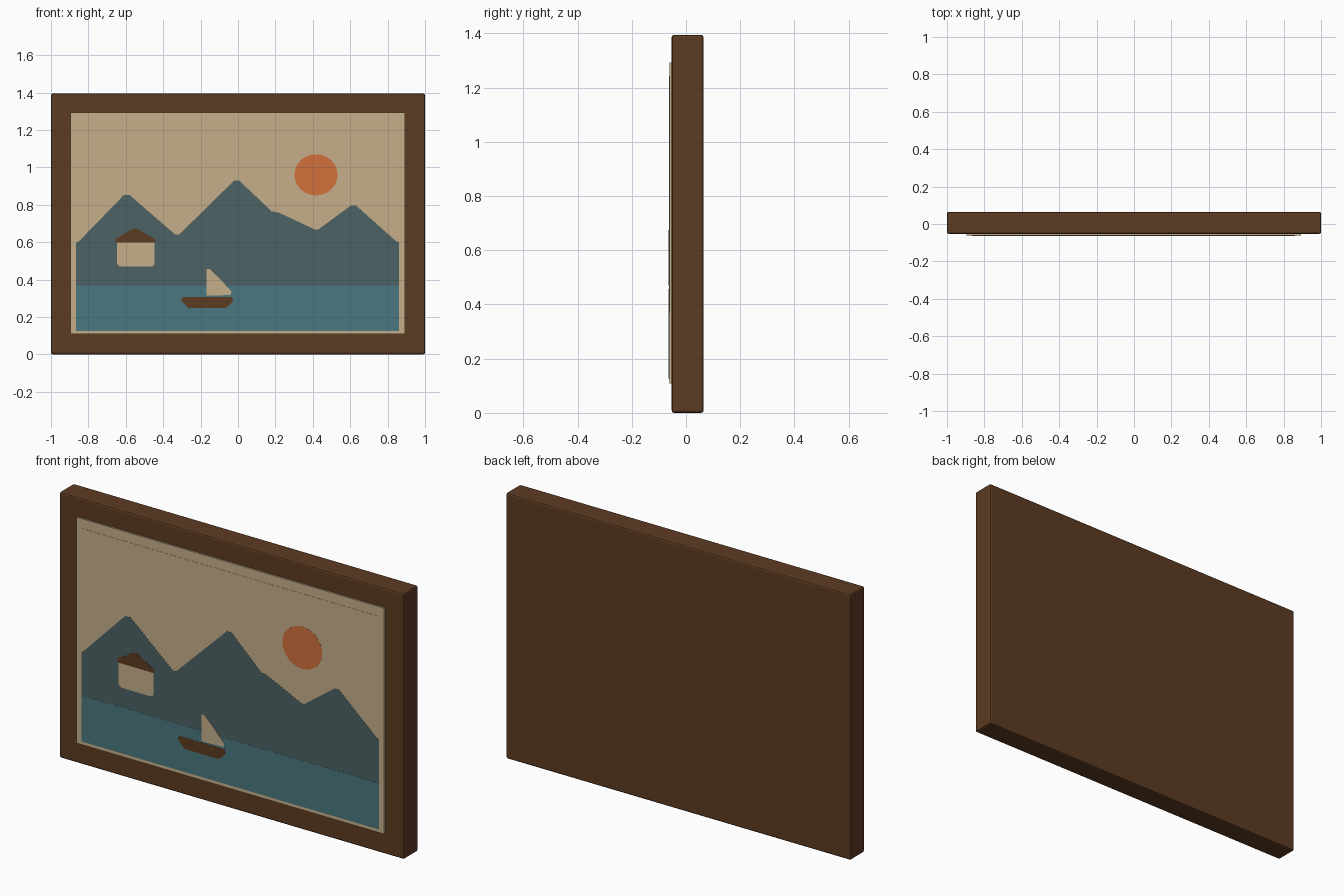
import bpy, bmesh, math

if "Cube" in bpy.data.objects:
    bpy.data.objects.remove(bpy.data.objects["Cube"])


def lin(c):
    c /= 255
    return c / 12.92 if c <= 0.04045 else ((c + 0.055) / 1.055) ** 2.4


def material(name, r, g, b):
    m = bpy.data.materials.new(name)
    m.diffuse_color = (lin(r), lin(g), lin(b), 1)
    m.use_nodes = True
    m.node_tree.nodes["Principled BSDF"].inputs["Base Color"].default_value = m.diffuse_color
    return m


WOOD = material("dark wood", 92, 59, 34)
CREAM = material("cream", 198, 175, 138)
ORANGE = material("sun orange", 210, 113, 60)
SLATE = material("mountain slate", 76, 98, 100)
WATER = material("lake blue", 74, 119, 128)


def plate(name, pts, front, back, mat):
    """Extrude an x-z outline between two y depths."""
    bm = bmesh.new()
    face = bm.faces.new([bm.verts.new((x, back, z)) for x, z in pts])
    ext = bmesh.ops.extrude_face_region(bm, geom=[face])
    for v in ext["geom"]:
        if isinstance(v, bmesh.types.BMVert):
            v.co.y = front
    bmesh.ops.recalc_face_normals(bm, faces=bm.faces)
    me = bpy.data.meshes.new(name)
    bm.to_mesh(me)
    bm.free()
    me.materials.append(mat)
    ob = bpy.data.objects.new(name, me)
    bpy.context.collection.objects.link(ob)
    return ob


def rect(x0, x1, z0, z1):
    return [(x0, z0), (x1, z0), (x1, z1), (x0, z1)]


# Solid frame block with softened edges
frame = plate("frame", rect(-1, 1, 0, 1.395), -0.053, 0.065, WOOD)
bev = frame.modifiers.new("edge_round", "BEVEL")
bev.width = 0.009
bev.segments = 2

# Raised mat and the picture sheet on it
plate("mat", rect(-0.895, 0.892, 0.108, 1.293), -0.0615, -0.05, CREAM)
plate("picture_sky", rect(-0.865, 0.862, 0.125, 1.243), -0.0625, -0.061, CREAM)


# Painted layers, each a hair in front of the last
def layer(name, pts, level, mat):
    plate(name, pts, -0.0625 - 0.0007 * level, -0.0622, mat)


layer("mountains", [
    (-0.865, 0.365), (0.862, 0.365), (0.862, 0.6), (0.845, 0.605),
    (0.63, 0.797), (0.605, 0.797), (0.43, 0.668), (0.41, 0.668),
    (0.22, 0.757), (0.18, 0.765), (0.005, 0.93), (-0.02, 0.93),
    (-0.315, 0.64), (-0.335, 0.64), (-0.58, 0.852), (-0.61, 0.852),
    (-0.85, 0.605), (-0.865, 0.595)], 1, SLATE)
layer("lake", rect(-0.865, 0.862, 0.126, 0.368), 2, WATER)

sun = [(0.417 + 0.115 * math.cos(a * math.tau / 40),
        0.96 + 0.11 * math.sin(a * math.tau / 40)) for a in range(40)]
layer("sun", sun, 1, ORANGE)

# Cottage
layer("cottage_wall", [
    (-0.648, 0.485), (-0.632, 0.47), (-0.458, 0.47), (-0.447, 0.482),
    (-0.447, 0.602), (-0.648, 0.602)], 2, CREAM)
layer("cottage_roof", [
    (-0.655, 0.597), (-0.44, 0.597), (-0.44, 0.613), (-0.532, 0.668),
    (-0.55, 0.674), (-0.567, 0.669), (-0.655, 0.617)], 3, WOOD)

# Sailing boat
layer("boat_hull", [
    (-0.302, 0.287), (-0.265, 0.247), (-0.065, 0.247), (-0.027, 0.285),
    (-0.032, 0.307), (-0.292, 0.307), (-0.302, 0.3)], 3, WOOD)
layer("boat_sail", [
    (-0.168, 0.314), (-0.04, 0.317), (-0.034, 0.335), (-0.105, 0.412),
    (-0.15, 0.455), (-0.168, 0.457)], 3, CREAM)
